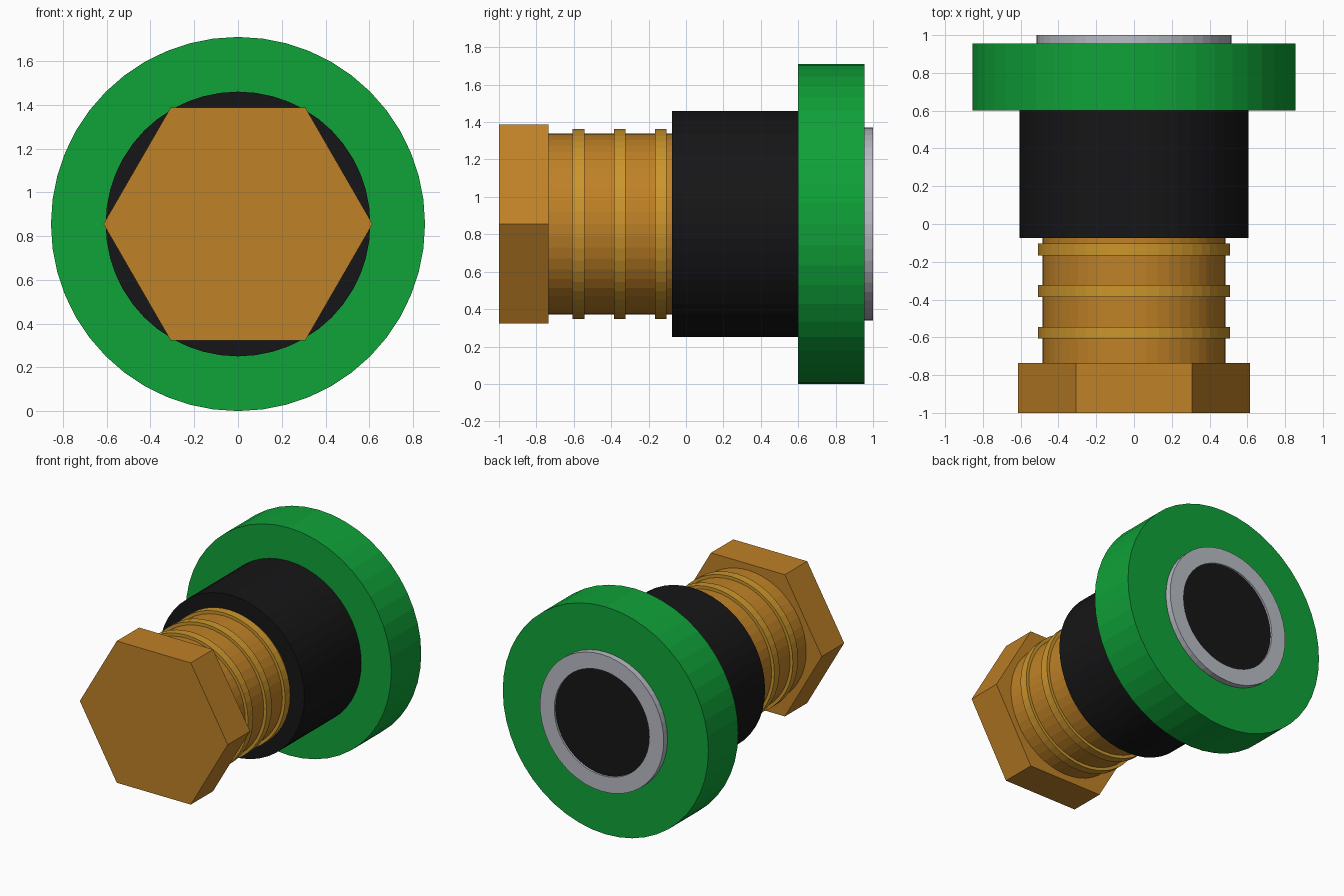
import bpy, bmesh
from math import sin, cos, tau

if "Cube" in bpy.data.objects:
    bpy.data.objects.remove(bpy.data.objects["Cube"])

AXIS_Z = 0.855   # height of the horizontal axis


def material(name, rgb):
    m = bpy.data.materials.new(name)
    m.diffuse_color = (*rgb, 1)
    m.use_nodes = True
    m.node_tree.nodes["Principled BSDF"].inputs["Base Color"].default_value = m.diffuse_color
    return m


BRASS = material("brass", (0.52, 0.22, 0.02))
BRASS_LIGHT = material("light_brass", (0.60, 0.30, 0.025))
BLACK = material("black_rubber", (0.008, 0.008, 0.009))
GREEN = material("green_paint", (0.005, 0.36, 0.04))
STEEL = material("steel", (0.48, 0.50, 0.55))


def lathe(name, profile, mat, sides=48, closed=False):
    """Revolve (radius, y) points about the y axis; cap the ends or close the loop."""
    bm = bmesh.new()
    rings = [[bm.verts.new((r * cos(tau * i / sides), y, AXIS_Z + r * sin(tau * i / sides)))
              for i in range(sides)] for r, y in profile]
    pairs = list(zip(rings, rings[1:]))
    if closed:
        pairs.append((rings[-1], rings[0]))
    else:
        bm.faces.new(rings[0])
        bm.faces.new(rings[-1])
    for a, b in pairs:
        for i in range(sides):
            j = (i + 1) % sides
            bm.faces.new((a[i], a[j], b[j], b[i]))
    bmesh.ops.recalc_face_normals(bm, faces=bm.faces)
    mesh = bpy.data.meshes.new(name)
    bm.to_mesh(mesh)
    bm.free()
    mesh.materials.append(mat)
    ob = bpy.data.objects.new(name, mesh)
    bpy.context.collection.objects.link(ob)
    return ob


# Hexagonal head and round shank
lathe("hex_head", [(0.615, -1.0), (0.615, -0.735)], BRASS, sides=6)
lathe("shank", [(0.485, -0.735), (0.485, -0.075)], BRASS)

# Raised bands around the shank
for n, y in enumerate((-0.575, -0.355, -0.135), 1):
    lathe(f"shank_band_{n}", [(0.48, y - 0.031), (0.508, y - 0.031),
                              (0.508, y + 0.031), (0.48, y + 0.031)], BRASS_LIGHT, closed=True)

# Black sleeve and green flange
lathe("sleeve", [(0.605, -0.075), (0.605, 0.60)], BLACK)
lathe("flange", [(0.855, 0.60), (0.855, 0.955)], GREEN)

# Steel collar on the rear face with a slightly recessed black plug
lathe("rear_collar", [(0.395, 0.955), (0.515, 0.955), (0.515, 1.0), (0.395, 1.0)],
      STEEL, closed=True)
lathe("rear_plug", [(0.395, 0.955), (0.395, 0.985)], BLACK)
